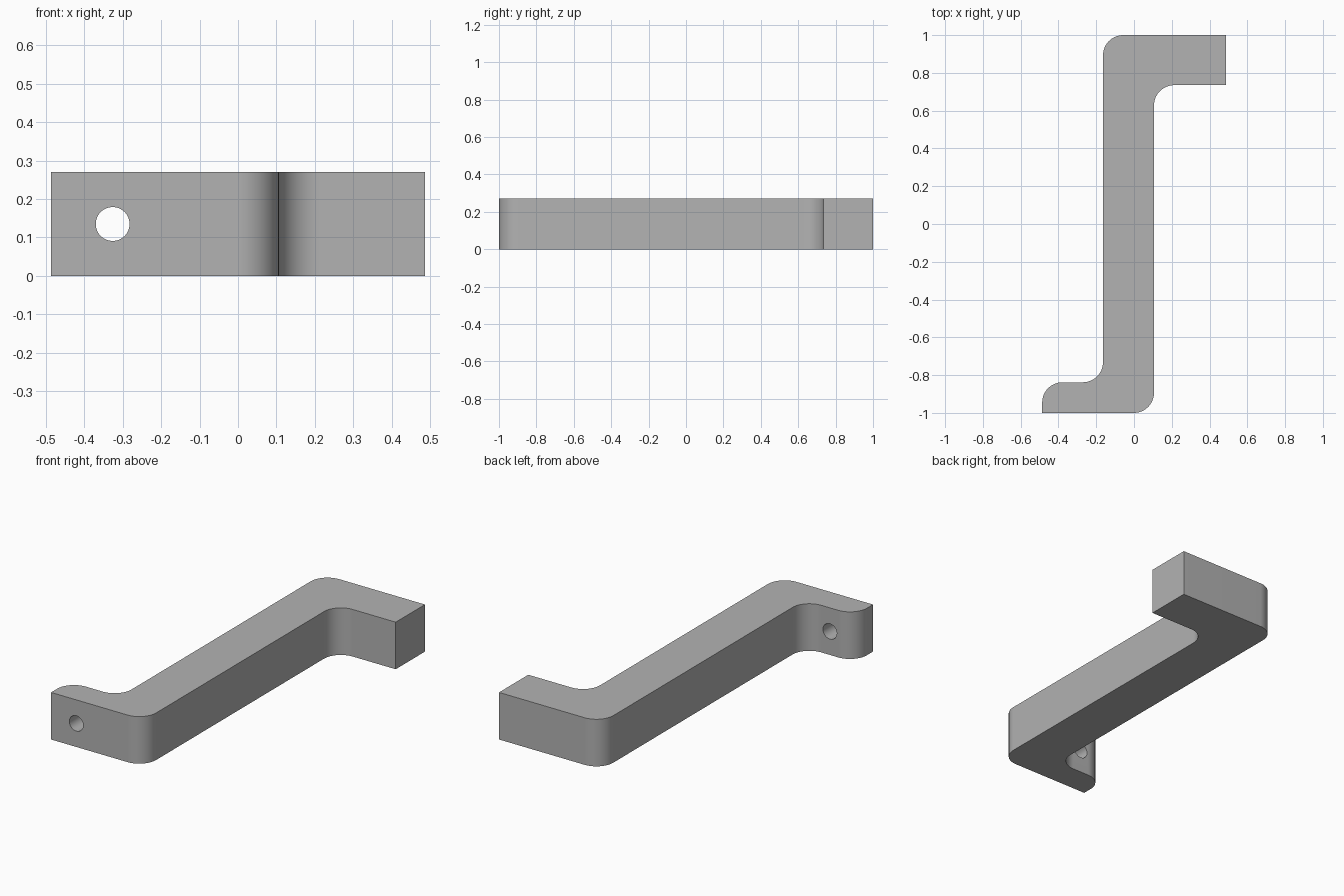
import bpy, bmesh, math
from mathutils import Vector, Matrix

if "Cube" in bpy.data.objects:
    bpy.data.objects.remove(bpy.data.objects["Cube"], do_unlink=True)

HEIGHT = 0.27
FILLET = 0.107
SEGMENTS = 16

grey = bpy.data.materials.new("plain grey")
grey.use_nodes = True
colour = (0.45, 0.45, 0.45, 1)
grey.diffuse_color = colour
grey.node_tree.nodes["Principled BSDF"].inputs["Base Color"].default_value = colour


def make_object(name, bm):
    bmesh.ops.recalc_face_normals(bm, faces=bm.faces)
    mesh = bpy.data.meshes.new(name)
    bm.to_mesh(mesh)
    bm.free()
    mesh.materials.append(grey)
    obj = bpy.data.objects.new(name, mesh)
    bpy.context.collection.objects.link(obj)
    return obj


def round_corner(before, corner, after):
    """Arc points for a right-angle corner."""
    a = (before - corner).normalized() * FILLET
    b = (after - corner).normalized() * FILLET
    centre = corner + a + b
    for i in range(SEGMENTS + 1):
        t = math.pi / 2 * i / SEGMENTS
        yield centre - b * math.cos(t) - a * math.sin(t)


# Plan outline: x, y, rounded
outline = [
    (-0.486, -1.0, False), (0.106, -1.0, True),
    (0.106, 0.735, True), (0.486, 0.735, False),
    (0.486, 1.0, False), (-0.164, 1.0, True),
    (-0.164, -0.838, True), (-0.486, -0.838, True),
]
corners = [Vector((x, y, 0)) for x, y, _ in outline]
points = []
for i, (_, _, rounded) in enumerate(outline):
    if rounded:
        points += round_corner(corners[i - 1], corners[i], corners[(i + 1) % len(corners)])
    else:
        points.append(corners[i])

# Extruded handle body
bm = bmesh.new()
base = bm.faces.new([bm.verts.new(p) for p in points])
top = bmesh.ops.extrude_face_region(bm, geom=[base], use_keep_orig=True)
bmesh.ops.translate(bm, vec=(0, 0, HEIGHT),
                    verts=[g for g in top["geom"] if isinstance(g, bmesh.types.BMVert)])
handle = make_object("bent_handle", bm)

# Screw hole through the front foot
bm = bmesh.new()
place = Matrix.Translation((-0.326, -0.92, HEIGHT / 2)) @ Matrix.Rotation(math.pi / 2, 4, "X")
bmesh.ops.create_cone(bm, cap_ends=True, segments=48, radius1=0.044, radius2=0.044,
                      depth=0.4, matrix=place)
cutter = make_object("hole_cutter", bm)
cutter.hide_render = True

cut = handle.modifiers.new("screw hole", "BOOLEAN")
cut.operation = "DIFFERENCE"
cut.solver = "EXACT"
cut.object = cutter

bpy.ops.object.select_all(action="DESELECT")
handle.select_set(True)
bpy.context.view_layer.objects.active = handle
bpy.ops.object.modifier_apply(modifier=cut.name)
bpy.data.objects.remove(cutter, do_unlink=True)
bpy.ops.object.shade_smooth_by_angle(angle=math.radians(30))
